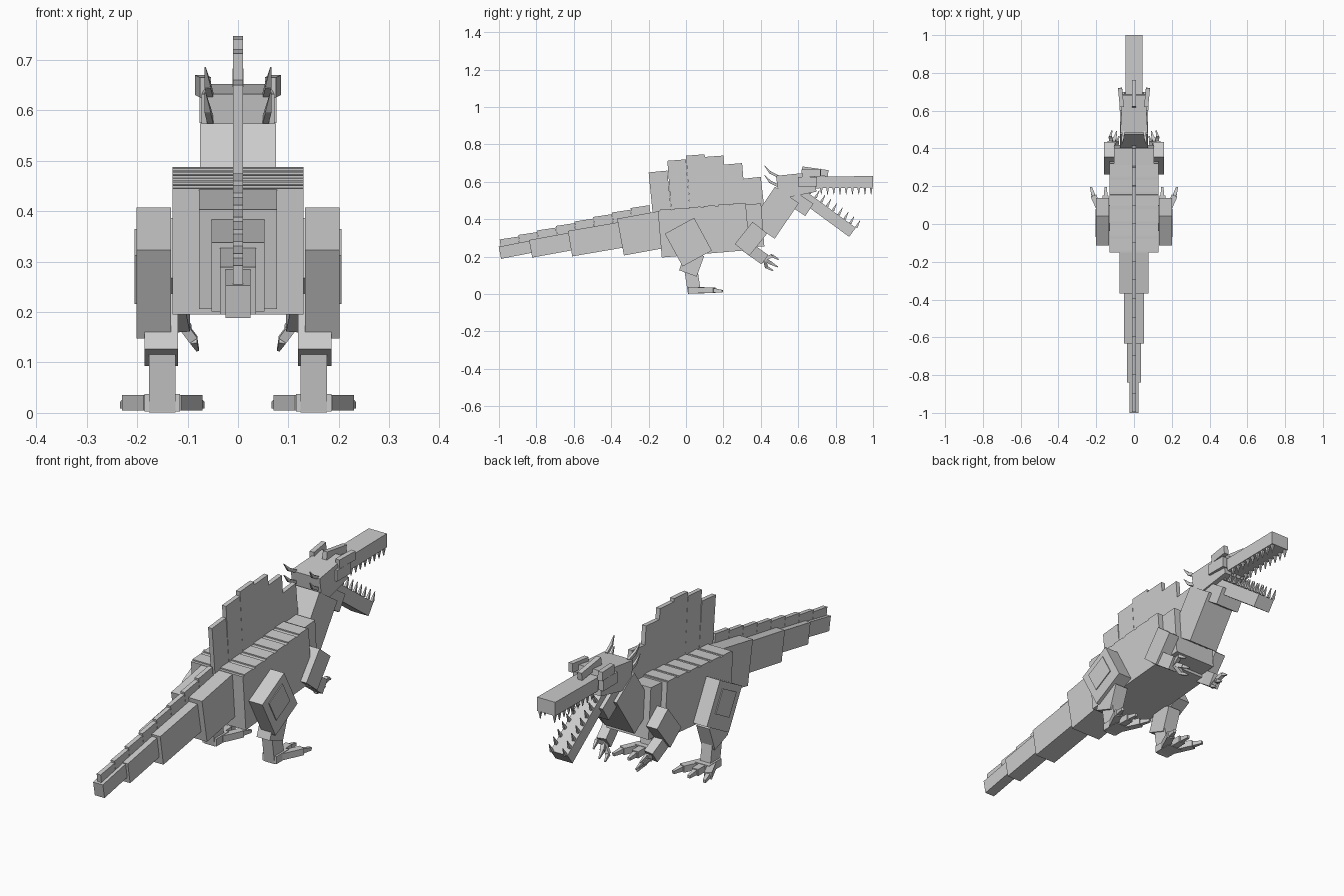
import bpy
import bmesh
from mathutils import Vector

if "Cube" in bpy.data.objects:
    bpy.data.objects.remove(bpy.data.objects["Cube"])

grey = bpy.data.materials.new("stone_grey")
grey.use_nodes = True
colour = (.6, .6, .6, 1)
grey.diffuse_color = colour
grey.node_tree.nodes["Principled BSDF"].inputs["Base Color"].default_value = colour


def bar(name, start, end, width, height, taper=1):
    """Box running from start to end; width lies along x, height across the run."""
    run = (end - start).normalized()
    side = Vector((1, 0, 0))
    side = (side - run * side.dot(run)).normalized()
    up = side.cross(run)
    bm = bmesh.new()
    rings = []
    for point, size in ((start, .5), (end, taper / 2)):
        across, along = side * width * size, up * height * size
        corners = (point - across - along, point + across - along,
                   point + across + along, point - across + along)
        rings.append([bm.verts.new(corner) for corner in corners])
    first, last = rings
    bm.faces.new(first)
    bm.faces.new(last)
    for k in range(4):
        bm.faces.new((first[k - 1], first[k], last[k], last[k - 1]))
    bmesh.ops.recalc_face_normals(bm, faces=bm.faces[:])
    mesh = bpy.data.meshes.new(name)
    bm.to_mesh(mesh)
    bm.free()
    mesh.materials.append(grey)
    obj = bpy.data.objects.new(name, mesh)
    bpy.context.collection.objects.link(obj)


def at(y, z, x=0):
    """Point given by its place in the side profile, then its distance from the centre."""
    return Vector((x, y, z))


def pair(name, start, end, width, height, taper=1):
    """Left bar and its mirrored right copy."""
    flip = Vector((-1, 1, 1))
    bar("left_" + name, start, end, width, height, taper)
    bar("right_" + name, start * flip, end * flip, width, height, taper)


# Torso, chest and neck
rump, breast, throat, nape = at(-.14, .32), at(.33, .36), at(.41, .34), at(.54, .53)
bar("torso", rump, breast, width=.26, height=.25)
bar("chest", breast - at(.05, 0), at(.41, .37), width=.21, height=.23)
bar("neck", throat, nape, width=.15, height=.155)

# Low ridges across the back
ridges = 6
for i in range(ridges):
    ridge_start = rump.lerp(breast, i / ridges) + at(0, .125)
    bar("back_ridge", ridge_start, ridge_start + at(.06, .003), width=.26, height=.012)


# Tail: each segment is shorter and slimmer than the one before
def tail_line(y):
    return at(y, .35 + .13 * y)


front, back, step, width, height = -.12, -.35, .27, .155, .2
for part in ("base", "middle", "rear", "tip"):
    bar("tail_" + part, tail_line(back), tail_line(front) + at(0, .012), width, height)
    front = back + .02
    back -= step
    step *= .78
    width *= .68
    height *= .69

# Stepped tail fin
for i in range(8):
    fin_start = at(-.99 + i * .1, .25 + i * .024)
    bar("tail_fin", fin_start, fin_start + at(.1, .015), width=.02, height=.085)

# Stepped sail, highest near the middle
for i in range(6):
    top = at(-.15 + i * .1, .745 - .017 * (i - 2.3) ** 2)
    root = at(top.y + .025, .4)
    bar("sail_plate", root, top, width=.02, height=.1)

# Skull, snout and open jaw
snout_tip = at(1, .6)
jaw_root, jaw_tip = at(.61, .535), at(.89, .33)
bar("skull", at(.49, .57), at(.69, .6), width=.145, height=.125, taper=.85)
bar("snout", at(.66, .596), snout_tip, width=.09, height=.062)
bar("jaw_hinge", nape, at(.66, .45), width=.12, height=.08)
bar("lower_jaw", jaw_root, jaw_tip, width=.085, height=.06)
bar("snout_crest", at(.62, .665), at(.76, .645), width=.022, height=.035)
brow = at(.62, .645, .064)
pair("brow", brow, brow + at(.1, .005, .01), width=.022, height=.04)
cheek = at(.6, .6, .064)
pair("cheek", cheek, cheek + at(.1, 0), width=.025, height=.05)

# Two rows of bent spines behind the skull
for z in (.58, .63):
    root = at(.49, z, .055)
    bend = root + at(-.04, .02, .005)
    tip = bend + at(-.03, .035, .005)
    pair("neck_spine_root", root, bend, width=.012, height=.014)
    pair("neck_spine_tip", bend, tip, width=.012, height=.014, taper=.2)

# Teeth along both jaws
teeth = 9
upper_gum, lower_gum = at(.7, .568, .036), at(.02, .025, .034)
for i in range(teeth):
    t = (i + 1) / teeth
    upper = upper_gum.lerp(snout_tip, t)
    upper = at(upper.y - .01, upper_gum.z, upper_gum.x)
    lower = jaw_root.lerp(jaw_tip, t) + lower_gum
    pair("upper_tooth", upper, upper - at(0, .035), width=.012, height=.014, taper=.2)
    pair("lower_tooth", lower, lower + at(.02, .038), width=.012, height=.014, taper=.2)

# Arms, fingers and claws
shoulder, elbow, wrist = at(.395, .355, .132), at(.3, .236, .132), at(.42, .185, .118)
pair("upper_arm", shoulder, elbow, width=.055, height=.1)
pair("forearm", elbow + at(.02, .02), wrist, width=.045, height=.062)
for reach in (at(.04, .02, .007), at(.035, -.02, -.018), at(.01, -.04, -.03)):
    knuckle = wrist + reach
    pair("finger", wrist, knuckle, width=.018, height=.018)
    pair("claw", knuckle, knuckle + at(.035, -.02, -.008), width=.014, height=.016, taper=.4)

# Legs
hip, knee, heel = at(-.035, .365, .167), at(.06, .19, .167), at(.045, .006, .15)
outward = at(0, 0, .033)
pair("thigh", hip, knee, width=.068, height=.178)
pair("thigh_panel", hip.lerp(knee, .15) + outward, hip.lerp(knee, .7) + outward, width=.01, height=.11)
pair("shin", at(.05, .22, .152), at(.01, .11, .152), width=.066, height=.1)
pair("ankle", at(.027, .125, .15), heel, width=.052, height=.07)

# Feet with splayed toes
sole = at(.01, .02, .15)
ball = sole + at(.09, 0)
pair("foot", sole, ball, width=.07, height=.034)
for splay in (-.065, 0, .065):
    toe_end = ball + at(.05, 0, splay)
    toe_root = sole.lerp(toe_end, .35)
    pair("toe", toe_root, toe_end, width=.032, height=.03)
    pair("toe_claw", toe_end, toe_end + at(.045, -.005, splay / 5), width=.02, height=.022, taper=.6)
